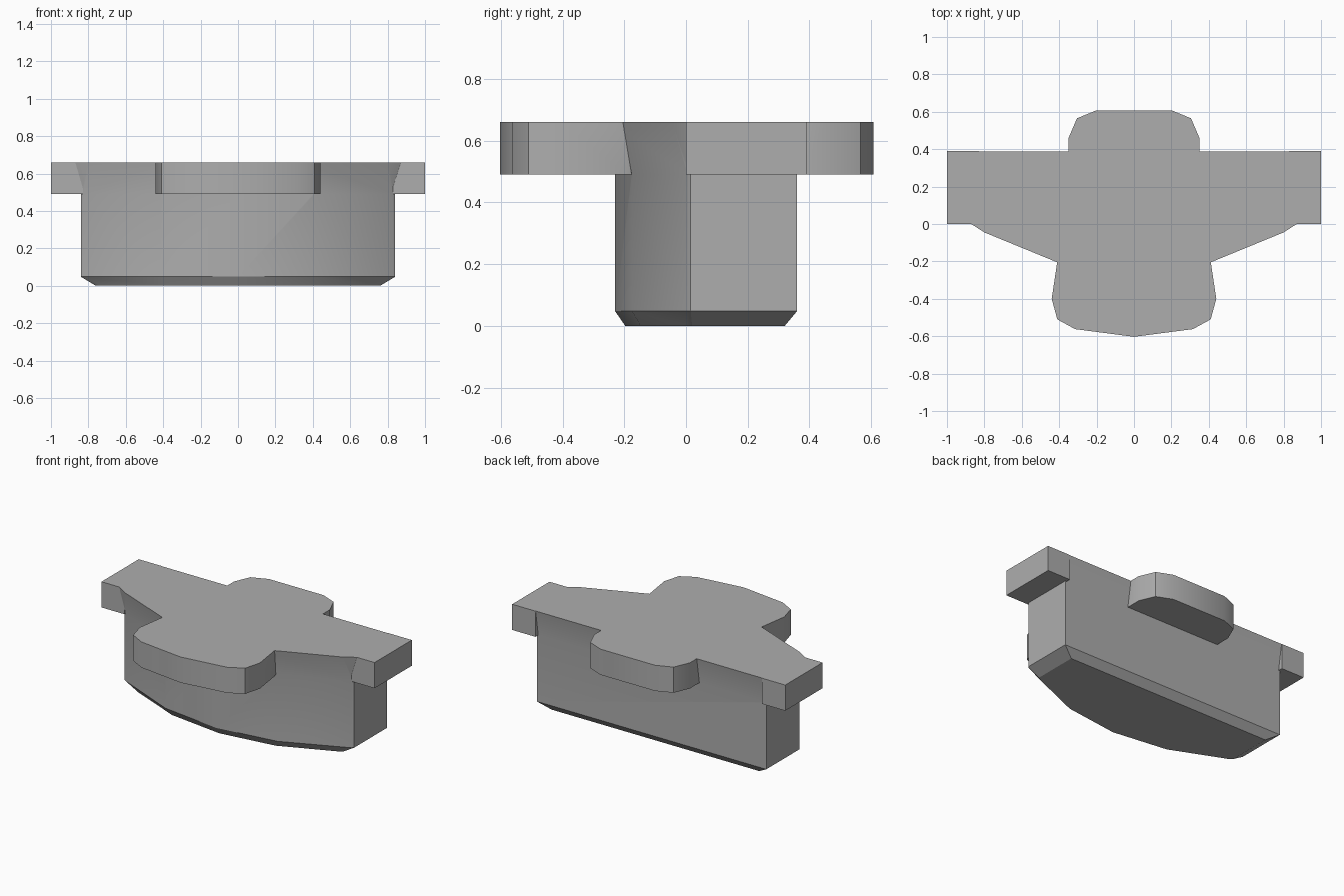
import bpy
import bmesh

default = bpy.data.objects.get("Cube")
if default:
    bpy.data.objects.remove(default, do_unlink=True)

grey = bpy.data.materials.new("mid grey")
grey.use_nodes = True
colour = (0.42, 0.42, 0.42, 1.0)
grey.diffuse_color = colour
grey.node_tree.nodes["Principled BSDF"].inputs["Base Color"].default_value = colour

UNDER, TOP = 0.49, 0.66


def mirrored(half):
    """Close a half outline (x >= 0, back to front) across x = 0."""
    return half + [(-x, y) for x, y in reversed(half) if x > 0]


def loft(name, rings):
    """Skin equal-length outlines given as (z, points), with capped ends."""
    bm = bmesh.new()
    loops = [[bm.verts.new((x, y, z)) for x, y in pts] for z, pts in rings]
    for low, high in zip(loops, loops[1:]):
        for i in range(len(low)):
            j = (i + 1) % len(low)
            bm.faces.new((low[i], low[j], high[j], high[i]))
    bm.faces.new(loops[0])
    bm.faces.new(loops[-1])
    bmesh.ops.recalc_face_normals(bm, faces=bm.faces)
    mesh = bpy.data.meshes.new(name)
    bm.to_mesh(mesh)
    bm.free()
    mesh.materials.append(grey)
    obj = bpy.data.objects.new(name, mesh)
    bpy.context.collection.objects.link(obj)
    return obj


def slab(name, outline):
    return loft(name, [(UNDER, outline), (TOP, outline)])


# Body: chamfered foot, upright bowed wall, flared rim
foot = mirrored([(0.76, 0.32), (0.76, 0.02), (0.73, 0.0), (0.38, -0.147), (0, -0.197)])
wall = mirrored([(0.84, 0.36), (0.84, 0.015), (0.828, 0.005), (0.41, -0.175), (0, -0.23)])
rim = mirrored([(0.86, 0.388), (0.87, 0.0), (0.8, -0.045), (0.41, -0.205), (0, -0.26)])
body = loft("body", [(0, foot), (0.048, wall), (UNDER, wall), (TOP, rim)])

# Front and back tabs, with their hidden ends buried in the body
parts = [
    slab("front_tab", mirrored([(0.37, -0.1), (0.41, -0.2), (0.44, -0.4),
                                (0.41, -0.51), (0.315, -0.562), (0, -0.603)])),
    slab("back_tab", mirrored([(0.2, 0.608), (0.305, 0.565), (0.35, 0.46), (0.35, 0.3)])),
]

# End wings
for side, name in ((1, "left_wing"), (-1, "right_wing")):
    parts.append(slab(name, [(side * x, y) for x, y in
                             ((0.83, 0.0), (1, 0.0), (1, 0.39), (0.83, 0.39))]))

# Weld everything into one solid
bpy.context.view_layer.objects.active = body
body.select_set(True)
for part in parts:
    weld = body.modifiers.new("weld " + part.name, 'BOOLEAN')
    weld.operation = 'UNION'
    weld.solver = 'EXACT'
    weld.object = part
    bpy.ops.object.modifier_apply(modifier=weld.name)
    bpy.data.objects.remove(part, do_unlink=True)

# Merge flat regions and keep only the gentle bends smooth
bm = bmesh.new()
bm.from_mesh(body.data)
bmesh.ops.remove_doubles(bm, verts=bm.verts, dist=0.0005)
bmesh.ops.dissolve_limit(bm, angle_limit=0.01, verts=bm.verts, edges=bm.edges)
bm.to_mesh(body.data)
bm.free()
bpy.ops.object.shade_smooth_by_angle(angle=0.5)
